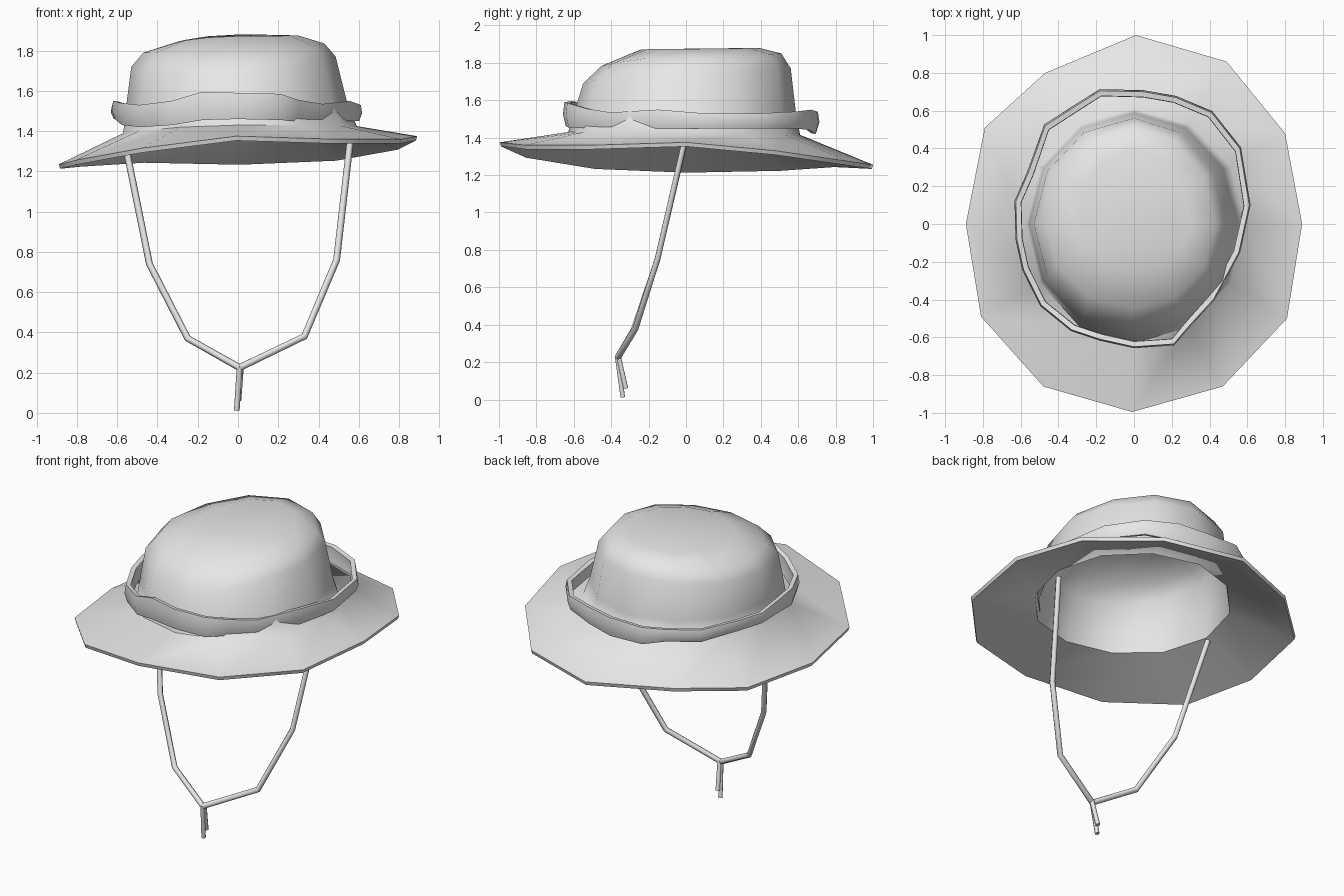
import bpy, bmesh, math
from mathutils import Vector

if "Cube" in bpy.data.objects:
    bpy.data.objects.remove(bpy.data.objects["Cube"])

fabric = bpy.data.materials.new("grey_fabric")
fabric.diffuse_color = (0.8, 0.8, 0.8, 1)
fabric.use_nodes = True
fabric.node_tree.nodes["Principled BSDF"].inputs["Base Color"].default_value = fabric.diffuse_color


def make_object(name, bm, angle=50):
    bmesh.ops.recalc_face_normals(bm, faces=bm.faces)
    mesh = bpy.data.meshes.new(name)
    bm.to_mesh(mesh)
    bm.free()
    mesh.materials.append(fabric)
    obj = bpy.data.objects.new(name, mesh)
    bpy.context.collection.objects.link(obj)
    bpy.ops.object.select_all(action='DESELECT')
    obj.select_set(True)
    bpy.context.view_layer.objects.active = obj
    bpy.ops.object.shade_smooth_by_angle(angle=math.radians(angle))
    return obj


def oval(x0, x1, y0, y1, zl, zr, zf, zb, n=12):
    """Tilted oval ring from its extents and its heights at left, right, front, back."""
    ring = []
    for i in range(n):
        c, s = math.cos(2 * math.pi * i / n), math.sin(2 * math.pi * i / n)
        ring.append((c * (x1 if c > 0 else -x0), s * (y1 if s > 0 else -y0),
                     c * c * (zr if c > 0 else zl) + s * s * (zb if s > 0 else zf)))
    return ring


def loft(bm, rings, closed=False):
    rows = [[bm.verts.new(p) for p in r] for r in rings]
    pairs = list(zip(rows, rows[1:])) + ([(rows[-1], rows[0])] if closed else [])
    for a, b in pairs:
        for i in range(len(a)):
            j = (i + 1) % len(a)
            bm.faces.new((a[i], a[j], b[j], b[i]))
    return rows


def inset(ring, d, dz):
    """Move a ring inward by d and down by dz."""
    out = []
    for p in ring:
        r = math.hypot(p[0], p[1])
        out.append((p[0] * (1 - d / r), p[1] * (1 - d / r), p[2] - dz))
    return out


# Crown and brim: one shell, outside surface up to the top and inside back down
brim_edge = [(.89, 0, 1.375), (.80, .48, 1.33), (.49, .86, 1.275), (.01, 1.0, 1.255),
             (-.47, .80, 1.265), (-.79, .51, 1.245), (-.89, 0, 1.235), (-.81, -.49, 1.255),
             (-.48, -.86, 1.315), (-.01, -.995, 1.375), (.47, -.86, 1.36), (.81, -.50, 1.36)]
crown = [oval(-.57, .59, -.63, .61, 1.39, 1.425, 1.43, 1.415),
         oval(-.555, .545, -.60, .588, 1.53, 1.53, 1.53, 1.53),
         oval(-.53, .485, -.55, .56, 1.72, 1.77, 1.69, 1.77),
         oval(-.47, .43, -.45, .51, 1.79, 1.835, 1.785, 1.85),
         oval(-.30, .30, -.24, .39, 1.845, 1.875, 1.872, 1.88)]
outside = [brim_edge] + crown
inside = [inset(brim_edge, .006, .022), inset(crown[0], .022, .02)] + \
         [inset(r, .02, .012) for r in crown[1:]]
bm = bmesh.new()
rows = loft(bm, list(reversed(inside)) + outside)
for row in (rows[0], rows[-1]):
    bm.faces.new(row)
make_object("hat_crown_and_brim", bm, 60)

# Loose band around the crown: x, y, bottom height, top height
band_path = [(.61, .10, 1.45, 1.53), (.56, .40, 1.45, 1.53), (.41, .59, 1.45, 1.54),
             (.22, .67, 1.44, 1.55), (.05, .70, 1.42, 1.54), (-.18, .705, 1.43, 1.54),
             (-.30, .63, 1.45, 1.53), (-.47, .52, 1.45, 1.53), (-.56, .27, 1.45, 1.52),
             (-.625, .12, 1.46, 1.53), (-.62, -.08, 1.46, 1.55), (-.585, -.24, 1.43, 1.54),
             (-.49, -.43, 1.42, 1.53), (-.33, -.56, 1.43, 1.55), (-.18, -.61, 1.455, 1.595),
             (0, -.65, 1.46, 1.59), (.21, -.635, 1.455, 1.585), (.30, -.53, 1.45, 1.555),
             (.42, -.40, 1.44, 1.535), (.555, -.15, 1.45, 1.55)]
lower = [(x, y, a) for x, y, a, b in band_path]
upper = [(x, y, b) for x, y, a, b in band_path]
middle = [(x * 1.012, y * 1.012, (a + b) / 2) for x, y, a, b in band_path]
bm = bmesh.new()
loft(bm, [inset(lower, .008, 0), middle, upper, inset(upper, .028, .004),
          inset(middle, .032, 0), inset(lower, .03, -.004)], closed=True)
make_object("hat_band", bm, 50)


def cord(name, points, radius=.017, sides=6):
    """Thin tube with mitred bends along a path."""
    pts = [Vector(p) for p in points]
    rings = []
    for i, p in enumerate(pts):
        d = (pts[min(i + 1, len(pts) - 1)] - pts[max(i - 1, 0)]).normalized()
        u = d.cross(Vector((0, 1, 0))).normalized()
        v = d.cross(u)
        rings.append([p + radius * (math.cos(t) * u + math.sin(t) * v)
                      for t in (2 * math.pi * k / sides for k in range(sides))])
    bm = bmesh.new()
    rows = loft(bm, rings)
    bm.faces.new(rows[0])
    bm.faces.new(rows[-1])
    make_object(name, bm, 65)


# Chin cords with a loose tail each
cord("chin_cord_left", [(-.565, -.01, 1.36), (-.44, -.155, .74), (-.25, -.28, .37),
                        (.008, -.365, .225)])
cord("chin_cord_right", [(.56, -.01, 1.37), (.49, -.15, .76), (.33, -.27, .38),
                         (.008, -.365, .225)])
cord("cord_tail_front", [(.008, -.368, .23), (-.006, -.338, .012)], .014)
cord("cord_tail_back", [(.015, -.36, .23), (.002, -.322, .06)], .014)
